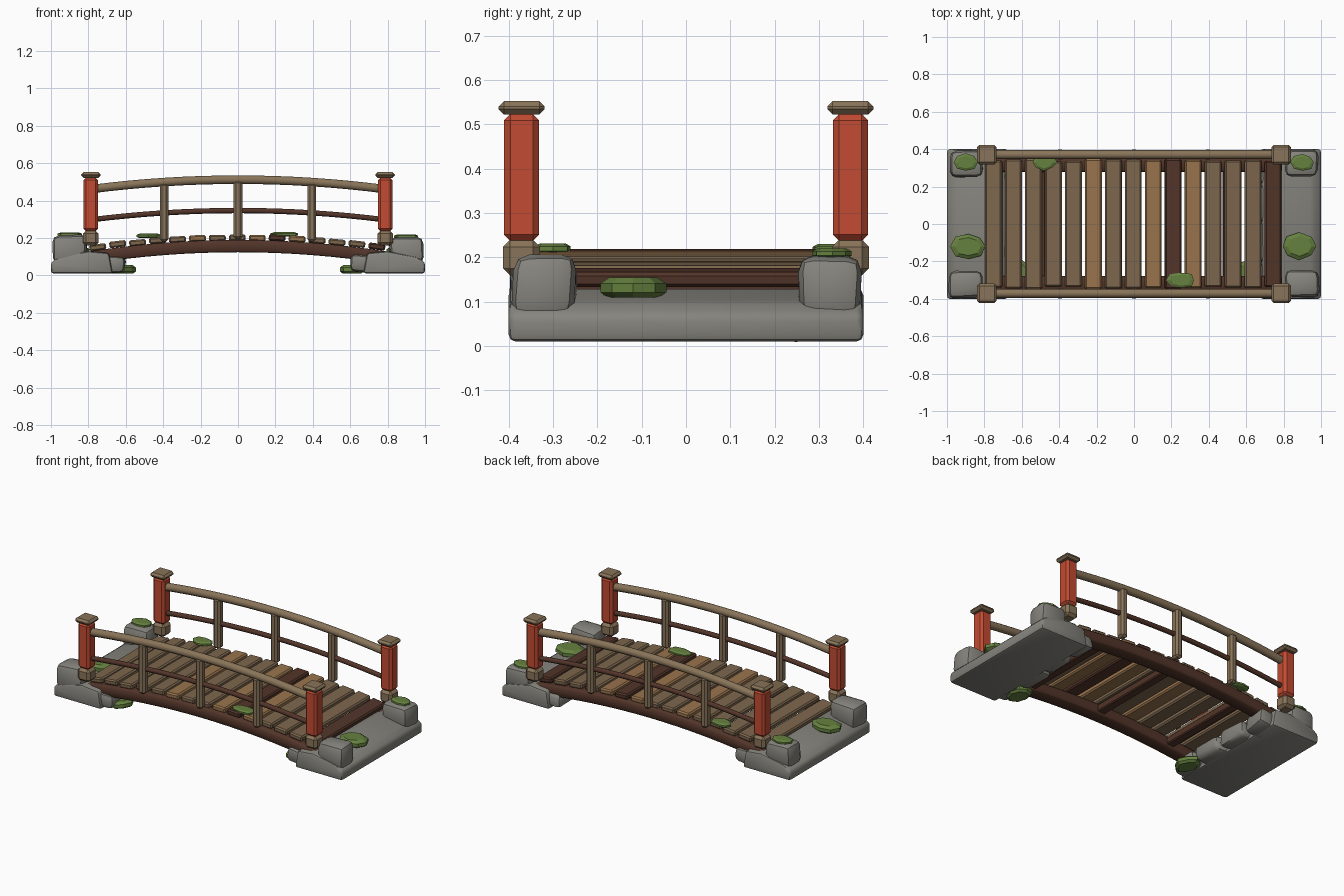
import bpy, bmesh, math, random
from mathutils import Matrix, Vector

if "Cube" in bpy.data.objects:
    bpy.data.objects.remove(bpy.data.objects["Cube"])

random.seed(4)


def material(name, rgb):
    m = bpy.data.materials.new(name)
    m.diffuse_color = (*rgb, 1)
    m.use_nodes = True
    m.node_tree.nodes["Principled BSDF"].inputs["Base Color"].default_value = m.diffuse_color
    return m


RED = material("red paint", (0.54, 0.07, 0.032))
TAN = material("weathered wood", (0.25, 0.175, 0.10))
PLANK = material("plank brown", (0.205, 0.135, 0.075))
WARM = material("warm wood", (0.32, 0.175, 0.075))
DARK = material("dark wood", (0.085, 0.035, 0.022))
STONE = material("grey stone", (0.235, 0.23, 0.205))
MOSS = material("moss green", (0.13, 0.22, 0.05))


def finish(name, bm, mat, angle=30):
    bmesh.ops.recalc_face_normals(bm, faces=bm.faces)
    mesh = bpy.data.meshes.new(name)
    bm.to_mesh(mesh)
    bm.free()
    ob = bpy.data.objects.new(name, mesh)
    bpy.context.collection.objects.link(ob)
    mesh.materials.append(mat)
    if angle:
        bpy.ops.object.select_all(action='DESELECT')
        ob.select_set(True)
        bpy.context.view_layer.objects.active = ob
        bpy.ops.object.shade_smooth_by_angle(angle=math.radians(angle))
    return ob


def bevel(bm, width, segments=1):
    bmesh.ops.bevel(bm, geom=bm.edges[:], offset=width, segments=segments,
                    profile=0.5, affect='EDGES')


def block(name, center, size, mat, width=0.01, segments=1, tilt=0, jitter=0, angle=30):
    """Bevelled box, optionally tilted about y and roughened."""
    bm = bmesh.new()
    bmesh.ops.create_cube(bm, size=1)
    bmesh.ops.scale(bm, vec=size, verts=bm.verts)
    for v in bm.verts:
        v.co += Vector([random.uniform(-jitter, jitter) for _ in range(3)])
    bevel(bm, width, segments)
    bm.transform(Matrix.Translation(center) @ Matrix.Rotation(tilt, 4, 'Y'))
    return finish(name, bm, mat, angle)


def arch(name, section, top, drop, half, y, mat, steps=16):
    """Sweep a (y, z) section along a shallow parabola over x."""
    bm = bmesh.new()
    rings = []
    for i in range(steps + 1):
        x = half * (2 * i / steps - 1)
        z = top - drop * (x / 0.75) ** 2
        rings.append([bm.verts.new((x, y + a, z + b)) for a, b in section])
    n = len(section)
    for r, s in zip(rings, rings[1:]):
        for k in range(n):
            bm.faces.new((r[k], r[(k + 1) % n], s[(k + 1) % n], s[k]))
    bm.faces.new(rings[0])
    bm.faces.new(rings[-1])
    return finish(name, bm, mat, 50)


def circle(r, n=10):
    return [(r * math.cos(2 * math.pi * k / n), r * math.sin(2 * math.pi * k / n)) for k in range(n)]


def moss(center, rx, ry, h):
    """Flat, chunky patch with a sloping rim."""
    bm = bmesh.new()
    n = 8
    wobble = [random.uniform(0.88, 1.05) for _ in range(n)]
    rings = []
    for z, s in ((-0.5, 0.78), (-0.25, 1), (0.2, 1), (0.5, 0.72)):
        rings.append([bm.verts.new((rx * s * w * math.cos(2 * math.pi * k / n),
                                    ry * s * w * math.sin(2 * math.pi * k / n), z * h))
                      for k, w in enumerate(wobble)])
    for r, s in zip(rings, rings[1:]):
        for k in range(n):
            bm.faces.new((r[k], r[(k + 1) % n], s[(k + 1) % n], s[k]))
    bm.faces.new(rings[0])
    bm.faces.new(rings[-1])
    bm.transform(Matrix.Translation(center))
    return finish("moss_patch", bm, MOSS, 0)


# Stone abutments with sloping tops, at both ends
profile = [(1.0, 0.01), (1.0, 0.07), (0.955, 0.10), (0.80, 0.13), (0.69, 0.12), (0.67, 0.01)]
for sx in (-1, 1):
    bm = bmesh.new()
    a = [bm.verts.new((sx * x, -0.4, z)) for x, z in profile]
    b = [bm.verts.new((sx * x, 0.4, z)) for x, z in profile]
    n = len(profile)
    for k in range(n):
        bm.faces.new((a[k], a[(k + 1) % n], b[(k + 1) % n], b[k]))
    bm.faces.new(a)
    bm.faces.new(b)
    bmesh.ops.recalc_face_normals(bm, faces=bm.faces)
    bevel(bm, 0.015, 2)
    finish("abutment", bm, STONE, 40)

    # Corner boulders and the low stones under the deck edge
    top = 0.205 if sx > 0 else 0.215
    for sy in (-1, 1):
        block("corner_boulder", (sx * 0.90, sy * 0.322, (top + 0.06) / 2),
              (0.175, 0.14, top - 0.06), STONE, 0.035, 2, jitter=0.008, angle=40)
    for y, w in ((-0.30, 0.17), (-0.10, 0.20), (0.11, 0.18), (0.30, 0.16)):
        block("footing_stone", (sx * 0.665, y, 0.063), (0.12, w, 0.09),
              STONE, 0.025, 2, jitter=0.01, angle=40)

    # Moss on the stonework
    moss((sx * 0.885, -0.12, 0.132), 0.095, 0.072, 0.045)
    moss((sx * 0.90, 0.33, top + 0.004), 0.065, 0.048, 0.022)
    moss((sx * 0.61, -0.27, 0.033), 0.062, 0.085, 0.045)

# Deck planks following the arch
tones = {5: WARM, 8: WARM, 10: WARM, 9: DARK, 14: DARK}
for i in range(15):
    x = -0.75 + i * 0.1066
    slope = -2 * 0.05 * x / 0.75 ** 2
    z = 0.203 - 0.05 * (x / 0.75) ** 2 + random.uniform(-0.003, 0.003)
    block("deck_plank", (x, 0, z), (0.09, 0.685 + random.uniform(-0.015, 0.01), 0.034),
          tones.get(i, PLANK), 0.008, tilt=-math.atan(slope))
moss((-0.48, 0.33, 0.212), 0.068, 0.045, 0.024)
moss((0.25, -0.30, 0.220), 0.08, 0.045, 0.022)

# Cross beams under the deck
for x in (-0.5, 0, 0.5):
    block("cross_beam", (x, 0, 0.160 - 0.055 * (x / 0.75) ** 2), (0.055, 0.60, 0.045), DARK, 0.006)

# Side beams, rails and posts on both sides
beam = [(-0.043, -0.025), (-0.035, -0.033), (0.035, -0.033), (0.043, -0.025),
        (0.043, 0.025), (0.035, 0.033), (-0.035, 0.033), (-0.043, 0.025)]
for sy in (-1, 1):
    y = sy * 0.371
    arch("side_beam", beam, 0.157, 0.055, 0.79, sy * 0.322, DARK)
    arch("top_rail", circle(0.024), 0.512, 0.046, 0.79, y, TAN)
    arch("lower_rail", circle(0.015), 0.347, 0.045, 0.79, y, DARK)
    for x in (-0.395, 0, 0.395):
        lift = -0.05 * (x / 0.75) ** 2
        block("rail_post", (x, y, 0.351 + lift), (0.046, 0.052, 0.312), TAN, 0.012)
    for x in (-0.787, 0.787):
        block("post_base", (x, y, 0.199), (0.084, 0.084, 0.08), TAN, 0.016)
        block("end_post", (x, y, 0.38), (0.079, 0.079, 0.286), RED, 0.014)
        block("post_cap", (x, y, 0.537), (0.104, 0.104, 0.03), TAN, 0.012)
